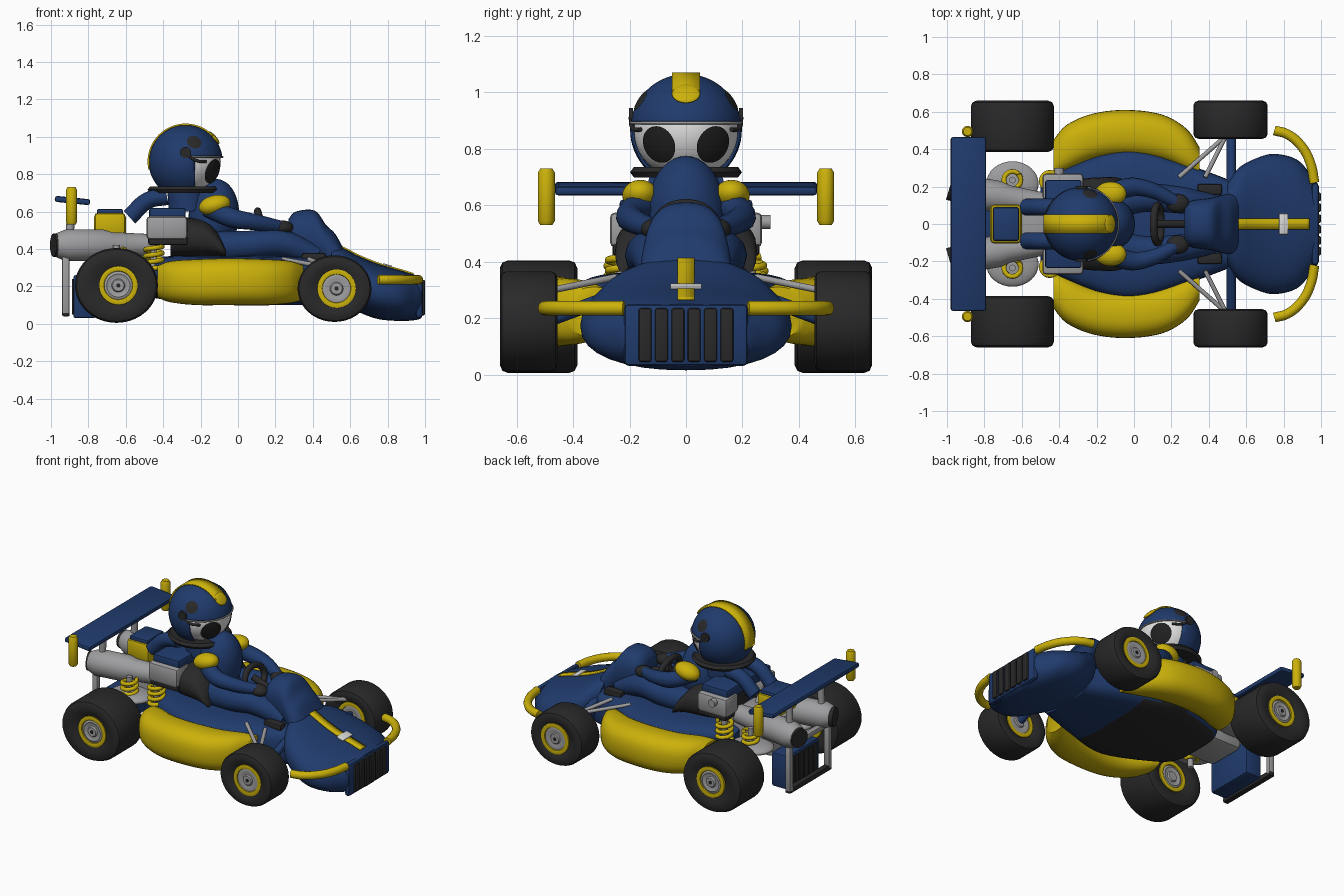
import bpy, bmesh
from math import sin, cos, pi, copysign
from mathutils import Vector, Matrix

cube = bpy.data.objects.get("Cube")
if cube:
    bpy.data.objects.remove(cube)


def material(name, rgb):
    m = bpy.data.materials.new(name)
    m.use_nodes = True
    m.diffuse_color = (*rgb, 1)
    m.node_tree.nodes["Principled BSDF"].inputs["Base Color"].default_value = (*rgb, 1)
    return m


BLUE = material("deep blue", (.014, .043, .15))
YELLOW = material("yellow", (.6, .44, .003))
DARK = material("charcoal", (.022, .022, .022))
GRAY = material("metal gray", (.34, .34, .35))
WHITE = material("white", (.75, .75, .75))
EYE = material("eye black", (.014, .014, .014))
SIDES = (-1, 1)


def finish(name, bm, *mats):
    bmesh.ops.recalc_face_normals(bm, faces=bm.faces)
    me = bpy.data.meshes.new(name)
    bm.to_mesh(me)
    bm.free()
    for m in mats:
        me.materials.append(m)
    me.shade_smooth()
    me.set_sharp_from_angle(angle=.7)
    ob = bpy.data.objects.new(name, me)
    bpy.context.collection.objects.link(ob)
    return ob


def box(name, x, y, z, mat, bevel=.012, tilt=0):
    """Bevelled box from three (min, max) ranges, tilted about y."""
    bm = bmesh.new()
    size = [b - a for a, b in (x, y, z)]
    mid = [(a + b) / 2 for a, b in (x, y, z)]
    bmesh.ops.create_cube(bm, size=1, matrix=Matrix.Diagonal((*size, 1)))
    bmesh.ops.bevel(bm, geom=bm.edges[:], offset=bevel, segments=2, affect='EDGES', profile=.5)
    bm.transform(Matrix.Translation(mid) @ Matrix.Rotation(tilt, 4, 'Y'))
    return finish(name, bm, mat)


def ball(name, mid, radii, mat, tilt=0):
    bm = bmesh.new()
    bmesh.ops.create_uvsphere(bm, u_segments=32, v_segments=20, radius=1)
    bm.transform(Matrix.Translation(mid) @ Matrix.Rotation(tilt, 4, 'Y') @ Matrix.Diagonal((*radii, 1)))
    return finish(name, bm, mat)


def lathe(name, profile, mid, axis, mat, stretch=1):
    """Spin (radius, height) points about an axis direction."""
    bm = bmesh.new()
    vs = [bm.verts.new((r, 0, h)) for r, h in profile]
    es = [bm.edges.new(p) for p in zip(vs, vs[1:])]
    bmesh.ops.spin(bm, geom=vs + es, cent=(0, 0, 0), axis=(0, 0, 1), angle=2 * pi, steps=40)
    bmesh.ops.remove_doubles(bm, verts=bm.verts, dist=.0001)
    turn = Vector(axis).to_track_quat('Z', 'Y').to_matrix().to_4x4()
    bm.transform(Matrix.Translation(mid) @ Matrix.Diagonal((stretch, 1, 1, 1)) @ turn)
    return finish(name, bm, mat)


def tube(name, points, radius, mat, widths=None):
    cu = bpy.data.curves.new(name, 'CURVE')
    cu.dimensions, cu.bevel_depth, cu.use_fill_caps = '3D', radius, True
    cu.bevel_resolution, cu.resolution_u = 4, 6
    sp = cu.splines.new('BEZIER')
    sp.bezier_points.add(len(points) - 1)
    for i, (bp, p) in enumerate(zip(sp.bezier_points, points)):
        bp.co = p
        bp.radius = widths[i] if widths else 1
        bp.handle_left_type = bp.handle_right_type = 'AUTO'
    cu.materials.append(mat)
    ob = bpy.data.objects.new(name, cu)
    bpy.context.collection.objects.link(ob)


def refine(rows, n=5):
    """Smooth interpolation through rows of numbers."""
    out = []
    for i in range(len(rows) - 1):
        a, b, c, d = (rows[min(max(i + k, 0), len(rows) - 1)] for k in (-1, 0, 1, 2))
        for t in (j / n for j in range(n)):
            out.append([q + t / 2 * (r - p + t * (2 * p - 5 * q + 4 * r - s + t * (3 * (q - r) + s - p)))
                        for p, q, r, s in zip(a, b, c, d)])
    return out + [list(rows[-1])]


def loft(name, rows, mat, power=2.4, side=1, under=None):
    """Skin rounded sections (x, y min, y max, z min, z max)."""
    bm = bmesh.new()
    rings = []
    for x, y0, y1, z0, z1 in refine(rows):
        ring = []
        for k in range(32):
            c, s = cos(k * pi / 16), sin(k * pi / 16)
            u, v = (copysign(abs(w) ** (2 / power), w) for w in (c, s))
            ring.append(bm.verts.new((x, side * (y0 + y1 + u * (y1 - y0)) / 2, (z0 + z1 + v * (z1 - z0)) / 2)))
        rings.append(ring)
    for a, b in zip(rings, rings[1:]):
        for k in range(32):
            bm.faces.new((a[k], a[k - 1], b[k - 1], b[k]))
    bm.faces.new(rings[0])
    bm.faces.new(rings[-1])
    bmesh.ops.recalc_face_normals(bm, faces=bm.faces)
    for f in bm.faces:
        f.material_index = int(bool(under) and f.normal.z < -.75 and f.calc_center_median().x < .2)
    return finish(name, bm, mat, *([under] if under else []))


def ribbon(name, path, half, mat):
    """Thin plate along (x, z) points in the centre plane."""
    bm = bmesh.new()
    pairs = [[bm.verts.new((x, y, z)) for y in (-half, half)] for x, z in path]
    for (a, b), (c, d) in zip(pairs, pairs[1:]):
        bm.faces.new((a, b, d, c))
    ob = finish(name, bm, mat)
    mod = ob.modifiers.new("thickness", 'SOLIDIFY')
    mod.thickness, mod.offset = .009, 0


# Hull, nose and cowl
loft("hull", [(-.5, -.2, .2, .16, .34), (-.4, -.28, .28, .13, .36), (-.05, -.4, .4, .1, .365),
              (.25, -.33, .33, .1, .36), (.55, -.22, .22, .1, .36)], BLUE, 4, under=DARK)
nose = [(.5, -.22, .22, .14, .42), (.56, -.3, .3, .1, .405), (.65, -.35, .35, .06, .36), (.75, -.375, .375, .025, .32),
        (.87, -.345, .345, .015, .285), (.95, -.26, .26, .02, .26), (.98, -.22, .22, .03, .25)]
loft("nose", nose, BLUE, 2.3)
ribbon("nose_stripe", [(r[0], r[4] + .003) for r in refine(nose) if .53 < r[0] < .95], .03, YELLOW)
box("nose_badge", (.775, .825), (-.055, .055), (.309, .317), WHITE, .002, .28)
loft("cowl", [(.27, -.1, .1, .36, .56), (.31, -.125, .125, .35, .6), (.41, -.14, .14, .32, .605),
              (.47, -.155, .155, .3, .53), (.52, -.165, .165, .2, .48), (.56, -.17, .17, .2, .41)], BLUE)
box("grille_panel", (.95, .988), (-.22, .22), (.03, .25), BLUE, .018)
for k in range(6):
    y = (k - 2.5) * .058
    box("grille_bar", (.97, 1), (y - .023, y + .023), (.045, .235), DARK, .008)

# Wheels, with rims showing on both faces
for end, x, z, r, inner, hub in (("rear", -.65, .205, .2, .385, -.64), ("front", .516, .188, .178, .455, .527)):
    w = (.66 - inner) / 2
    wall = [(0, .7), (.1, .88), (r * .66, 1), (r * .86, 1), (r * .96, .93), (r, .78)]
    tread = [(a, -b * w) for a, b in wall] + [(a, b * w) for a, b in reversed(wall)]
    for s in SIDES:
        lathe(end + "_tire", tread, (x, s * (.66 - w), z), (0, s, 0), DARK, 1.11)
        for face in SIDES:
            mid, out = (hub, s * (.66 - w), z), (0, s * face, 0)
            lathe(end + "_rim", [(.104, w * .8), (.103, w * .95), (.09, w * .98), (.077, w * .95), (.074, w * .86)],
                  mid, out, YELLOW)
            lathe(end + "_hub", [(.079, w * .88), (.062, w * .93), (.05, w * .89), (.036, w * .89), (.03, w * .96),
                                 (0, w * .96)], mid, out, GRAY)
        lathe(end + "_wheel_nut", [(.011, w * .9), (.011, w * .99), (0, w * .99)], mid, (0, s, 0), DARK)

# Parts on both sides of the chassis
for s in SIDES:
    loft("side_pod", [(-.43, .25, .45, .14, .31), (-.36, .28, .53, .115, .335), (-.22, .34, .59, .1, .345),
                      (-.04, .36, .61, .1, .35), (.15, .335, .585, .1, .345), (.28, .28, .51, .11, .335),
                      (.35, .24, .41, .13, .31)], YELLOW, 2.5, s)
    tube("bumper", [(.75, s * .5, .235), (.82, s * .48, .235), (.9, s * .41, .235), (.945, s * .32, .235),
                    (.965, s * .22, .235)], .026, YELLOW)
    for x in (.24, .38):
        tube("suspension_arm", [(x, s * .25, .345), (.49, s * .47, .3)], .012, GRAY)
    box("foot_pad", (.34, .47), sorted((s * .155, s * .215)), (.33, .378), DARK)
    tube("steering_link", [(.52, s * .2, .3), (.52, s * .47, .2)], .025, BLUE)
    for x, y, z in ((-.45, .23, .27), (-.65, .235, .25)):
        turns = [(x + .045 * cos(k * pi / 4), s * y + .045 * sin(k * pi / 4), z + k * .0045) for k in range(34)]
        tube("spring", turns, .013, YELLOW)
        tube("spring_rod", [(x, s * y, z - .05), (x, s * y, z + .17)], .018, GRAY)
    ball("spring_plate", (-.65, s * .215, .29), (.14, .12, .035), GRAY)
    lathe("exhaust", [(0, 0), (.065, 0), (.085, .05), (.085, .25), (.07, .3), (.06, .5), (0, .5)],
          (-.97, s * .185, .42), (1, -s * .16, 0), GRAY)
    lathe("exhaust_mouth", [(.062, -.01), (.062, .03), (0, .03), (0, -.01), (.062, -.01)],
          (-.978, s * .187, .42), (1, -s * .3, 0), DARK)
    box("engine_block", (-.49, -.27), sorted((s * .13, s * .27)), (.45, .575), GRAY, .02)
    box("engine_base", (-.48, -.27), sorted((s * .12, s * .26)), (.42, .47), DARK)
    tube("head_fairing", [(-.38, s * .09, .68), (-.48, s * .09, .66), (-.58, s * .09, .57)], .045, BLUE)
    tube("wing_strut", [(-.9, s * .17, .46), (-.89, s * .17, .66)], .022, GRAY)
    lathe("wing_end", [(0, -.1), (.022, -.1), (.03, -.085), (.03, .085), (.022, .1), (0, .1)],
          (-.89, s * .495, .63), (0, 0, 1), YELLOW)
    box("frame_post", (-.94, -.9), sorted((s * .19, s * .225)), (.05, .37), GRAY, .008)
lathe("engine_cap", [(0, 0), (.025, 0), (.025, .035), (0, .035)], (-.4, .265, .54), (0, 1, 0), GRAY)

# Seat, engine deck and rear end
loft("seat", [(-.36, -.2, .2, .35, .57), (-.28, -.24, .24, .35, .57), (-.17, -.25, .25, .35, .55),
              (-.1, -.25, .25, .35, .48), (-.065, -.24, .24, .35, .4)], DARK, 2.6)
box("engine_deck", (-.475, -.28), (-.235, .235), (.55, .62), BLUE)
box("fuel_box", (-.77, -.6), (-.105, .105), (.46, .595), YELLOW, .025)
box("fuel_box_lid", (-.755, -.615), (-.09, .09), (.58, .615), BLUE)
box("gearbox", (-.75, -.42), (-.14, .14), (.2, .44), GRAY, .03)
box("radiator", (-.88, -.76), (-.17, .17), (.03, .26), BLUE)
for k in range(6):
    y = (k - 2.5) * .05
    box("radiator_slat", (-.888, -.87), (y - .021, y + .021), (.05, .24), DARK, .004)
box("frame_bottom", (-.94, -.9), (-.225, .225), (.04, .075), DARK, .008)
box("frame_top", (-.94, -.9), (-.225, .225), (.34, .375), GRAY, .008)
box("rear_wing", (-.98, -.79), (-.465, .465), (.643, .675), BLUE, .012, .1)

# Driver body
ball("chest", (-.13, 0, .57), (.135, .14, .205), BLUE, .1)
ball("hips", (-.15, 0, .42), (.15, .17, .1), BLUE)
for s in SIDES:
    tube("arm", [(-.16, s * .13, .62), (-.03, s * .195, .565), (.08, s * .185, .545), (.24, s * .11, .515)],
         .052, BLUE, (1, 1, .85, .65))
    ball("shoulder_pad", (-.125, s * .162, .635), (.086, .064, .052), YELLOW, -.25)
    ball("glove", (.235, s * .11, .515), (.06, .05, .038), DARK)
    tube("leg", [(-.12, s * .11, .41), (.05, s * .14, .42), (.23, s * .13, .43), (.42, s * .1, .36)],
         .085, BLUE, (1, .9, .85, .7))
ring = [(.1 * cos(k * pi / 10), .1 * sin(k * pi / 10)) for k in range(21)]
tube("steering_wheel", [(.125 - .2 * b, a, .53 + .72 * b) for a, b in ring], .02, DARK)
tube("steering_column", [(.115, 0, .53), (.3, 0, .46)], .022, DARK)
tube("neck", [(-.27, 0, .6), (-.28, 0, .75)], .1, BLUE)
lathe("collar", [(.1, -.014), (.185, -.018), (.198, 0), (.185, .018), (.1, .014), (.1, -.014)],
      (-.285, 0, .717), (0, 0, 1), DARK)

# Head and helmet, with the face opening cut out of the shell
head = Vector((-.28, 0, .867))
ball("face", head, (.188, .188, .175), WHITE)
bm = bmesh.new()
bmesh.ops.create_uvsphere(bm, u_segments=48, v_segments=32, radius=.198)
for co, no in (((.05, 0, 0), (1, 0, 0)), ((0, 0, .028), (0, 0, 1)), ((0, 0, -.145), (0, 0, 1))):
    bmesh.ops.bisect_plane(bm, geom=bm.verts[:] + bm.edges[:] + bm.faces[:], plane_co=co, plane_no=no)
gone = [f for f in bm.faces if f.calc_center_median().z < -.145
        or (f.calc_center_median().x > .05 and f.calc_center_median().z < .028)]
bmesh.ops.delete(bm, geom=gone, context='FACES')
bm.transform(Matrix.Translation(head))
shell = finish("helmet", bm, BLUE)
shell.modifiers.new("thickness", 'SOLIDIFY').thickness = .008
ribbon("helmet_stripe", [(head.x + .199 * cos(a), head.z + .199 * sin(a))
                         for a in (.75 + k * .1 for k in range(27))], .05, YELLOW)
ball("helmet_crest", (-.128, 0, .995), (.042, .05, .012), YELLOW, .86)
tube("visor_rim", [(head.x + .197 * cos(a), .197 * sin(a), .892)
                   for a in (-1.4 + k * .28 for k in range(11))], .005, GRAY)


def patch(name, spread, radius, direction, mat):
    """Thin spherical cap lying on the head in a direction."""
    lathe(name, [(radius * sin(k * spread / 9), radius * cos(k * spread / 9)) for k in range(10)], head, direction, mat)


for s in SIDES:
    patch("eye", .36, .192, (.15, s * .1, -.054), EYE)
    patch("helmet_vent", .2, .201, (.045, s * .16, .103), DARK)
    lathe("visor_pivot", [(0, 0), (.03, 0), (.03, .015), (0, .015)], (-.28, s * .187, .915), (0, s, 0), DARK)
    tube("visor_side", [(-.28, s * .196, .91), (-.22, s * .188, .872), (-.17, s * .162, .868)], .008, DARK)
